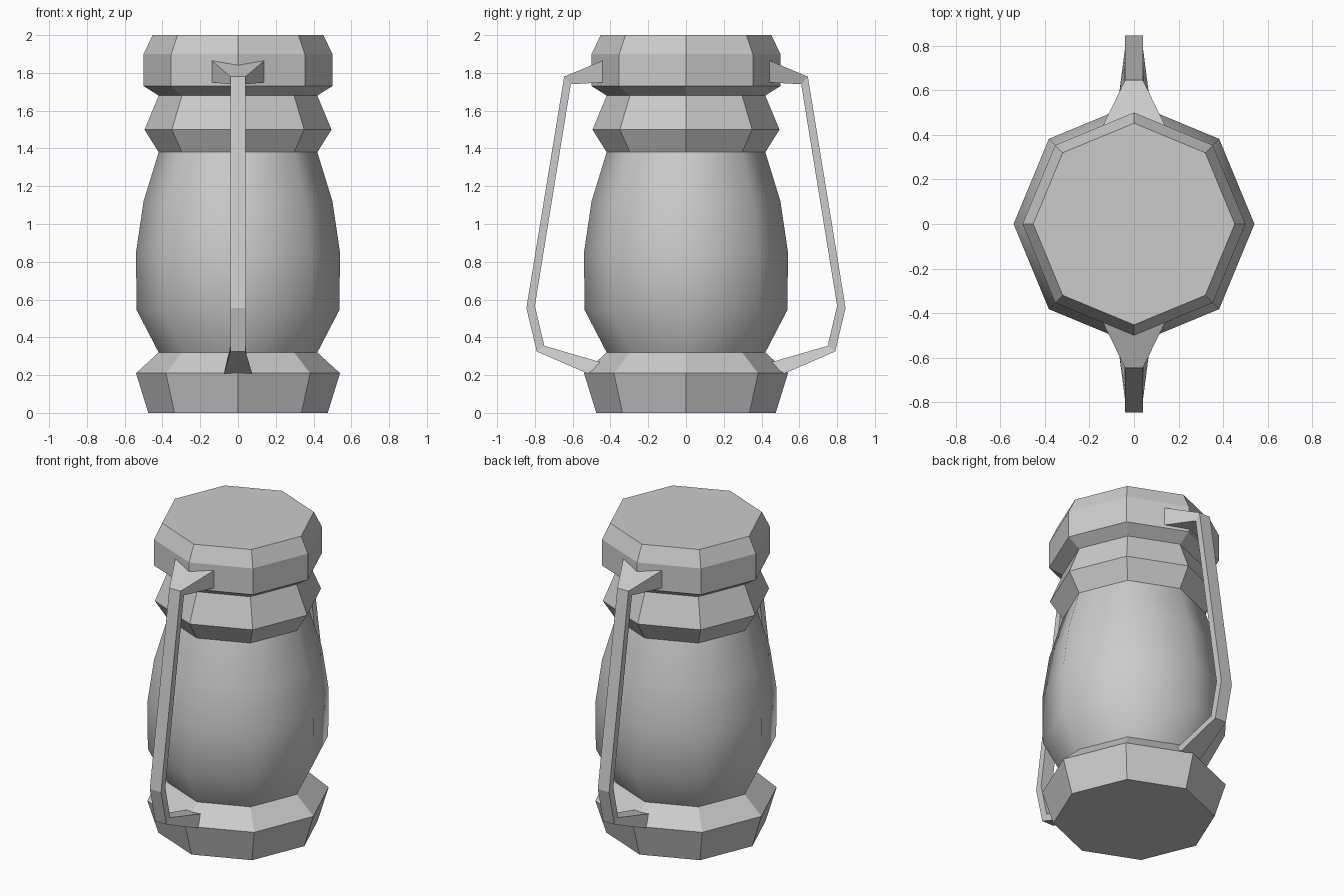
import bpy, math

if "Cube" in bpy.data.objects:
    bpy.data.objects.remove(bpy.data.objects["Cube"])

SIDES = 8


def make_object(name, verts, faces, smooth=False):
    mesh = bpy.data.meshes.new(name)
    mesh.from_pydata(verts, [], faces)
    mesh.polygons.foreach_set("use_smooth", [smooth] * len(mesh.polygons))
    obj = bpy.data.objects.new(name, mesh)
    bpy.context.collection.objects.link(obj)
    return obj


def loft(rings, cap_start=False, cap_end=False):
    """Join equal-sized vertex rings with quads."""
    n = len(rings[0])
    verts = [v for ring in rings for v in ring]
    faces = []
    for k in range(len(rings) - 1):
        for i in range(n):
            j = (i + 1) % n
            faces.append((k * n + i, k * n + j, (k + 1) * n + j, (k + 1) * n + i))
    if cap_start:
        faces.append(tuple(reversed(range(n))))
    if cap_end:
        faces.append(tuple(range((len(rings) - 1) * n, len(rings) * n)))
    return verts, faces


def lathe(name, profile, smooth=False, **caps):
    rings = [[(r * math.cos(a), r * math.sin(a), z)
              for a in (2 * math.pi * i / SIDES for i in range(SIDES))]
             for r, z in profile]
    return make_object(name, *loft(rings, **caps), smooth=smooth)


# Octagonal base
lathe("base", [(0.475, 0), (0.54, 0.21), (0.42, 0.32)], cap_start=True)

# Smooth glass globe
lathe("glass_globe", [(0.42, 0.32), (0.537, 0.545), (0.54, 0.85),
                      (0.50, 1.12), (0.42, 1.38)], smooth=True)

# Collar and cap
lathe("collar", [(0.42, 1.38), (0.495, 1.5), (0.42, 1.68)])
lathe("cap", [(0.42, 1.68), (0.50, 1.73), (0.50, 1.90), (0.452, 2.0)], cap_end=True)

# Side rail with flared bracket and foot:
# (outer y, outer z, outer half width, inner y, inner z, inner half width)
rail = [
    (0.43, 1.87, 0.145, 0.43, 1.75, 0.145),
    (0.645, 1.78, 0.04, 0.61, 1.74, 0.04),
    (0.845, 0.555, 0.04, 0.80, 0.567, 0.04),
    (0.79, 0.325, 0.04, 0.75, 0.355, 0.04),
    (0.52, 0.208, 0.075, 0.44, 0.265, 0.05),
]
rings = [[(-wo, yo, zo), (wo, yo, zo), (wi, yi, zi), (-wi, yi, zi)]
         for yo, zo, wo, yi, zi, wi in rail]
handle = make_object("side_rails", *loft(rings, cap_start=True, cap_end=True))
mirror = handle.modifiers.new("Mirror", 'MIRROR')
mirror.use_axis = (False, True, False)
mirror.use_mirror_merge = False
